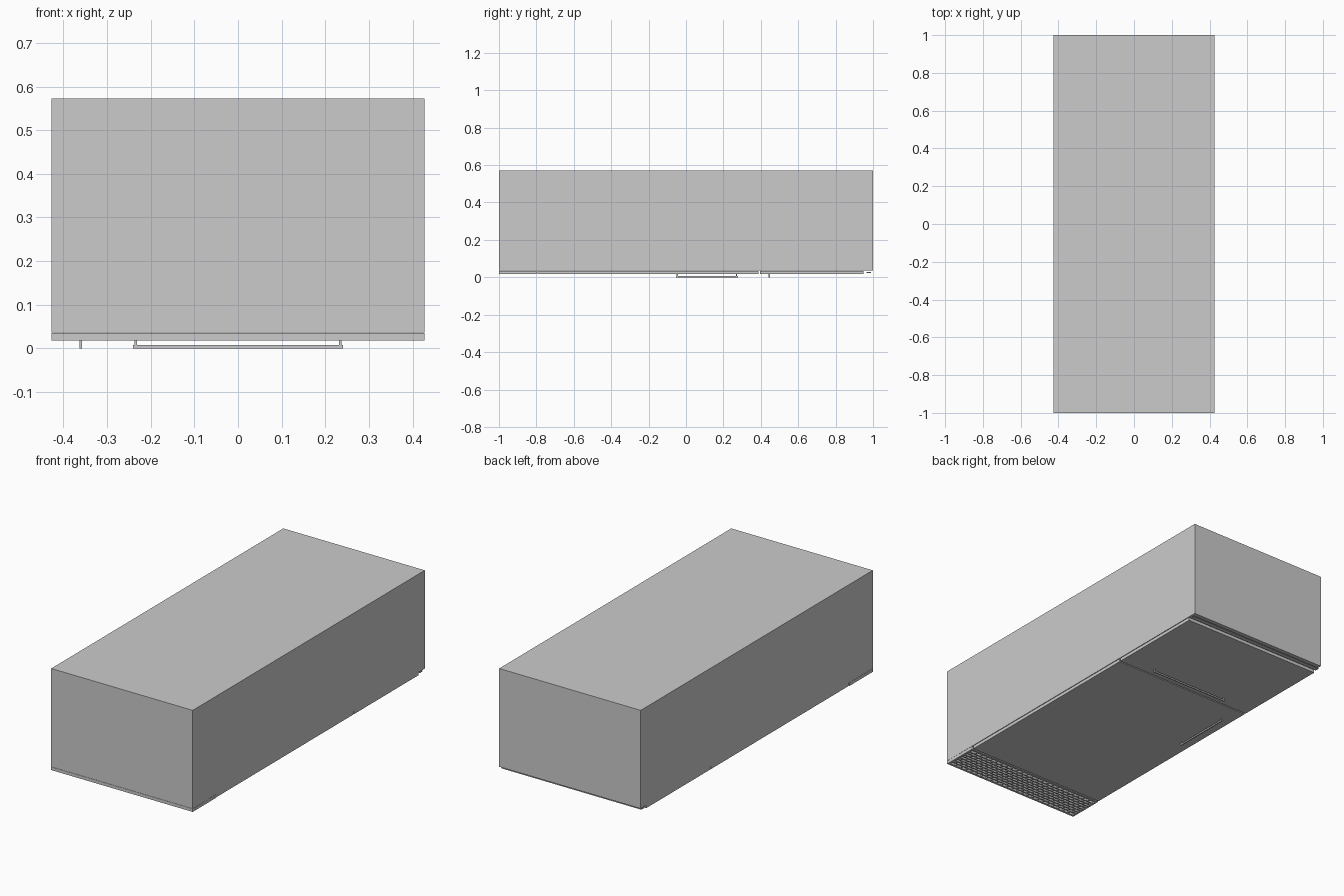
import bpy, bmesh
from mathutils import Matrix, Vector

if "Cube" in bpy.data.objects:
    bpy.data.objects.remove(bpy.data.objects["Cube"])


def boxes(name, ranges):
    """One object made of boxes given as (x0, x1, y0, y1, z0, z1)."""
    bm = bmesh.new()
    for x0, x1, y0, y1, z0, z1 in ranges:
        centre = Vector(((x0 + x1) / 2, (y0 + y1) / 2, (z0 + z1) / 2))
        size = Vector((x1 - x0, y1 - y0, z1 - z0))
        bmesh.ops.create_cube(bm, size=1, matrix=Matrix.Translation(centre) @ Matrix.Diagonal(size.to_4d()))
    mesh = bpy.data.meshes.new(name)
    bm.to_mesh(mesh)
    bm.free()
    obj = bpy.data.objects.new(name, mesh)
    bpy.context.collection.objects.link(obj)
    return obj


W = 0.427                      # half width of the cabinet
Z0, Z1 = 0.018, 0.035          # front panel thickness

# Cabinet lying on its back, doors facing down
boxes("cabinet", [(-W, W, -1, 1, Z1 + 0.001, 0.572)])

# Two doors with a thin gap between them
boxes("lower_door", [(-W + 0.003, W - 0.003, -0.793, 0.388, Z0, Z1)])
boxes("upper_door", [(-W + 0.003, W - 0.003, 0.395, 0.95, Z0, Z1)])

# Thin floating trim strip above the upper door
boxes("top_trim", [(-W + 0.005, W - 0.005, 0.965, 0.988, 0.024, 0.028)])


# Bar handles: a thin rail with a post at each end
def handle(name, cx, cy, half, along_x):
    w = 0.003
    parts = [(-half, half, -w, w, 0, 0.008)]
    for s in (-1, 1):
        p = s * (half - 0.006)
        parts.append((p - w, p + w, -w, w, 0.008, Z0))
    if not along_x:
        parts = [(c, d, a, b, e, f) for a, b, c, d, e, f in parts]
    boxes(name, [(a + cx, b + cx, c + cy, d + cy, e, f) for a, b, c, d, e, f in parts])


handle("upper_handle", 0, 0.445, 0.24, True)
handle("lower_handle", -0.36, 0.112, 0.165, False)

# Ventilation grille: frame, long bars and staggered ties
Y0, Y1, B = -1.0, -0.8, 0.012
bars = [(-W, W, Y0, Y0 + B, Z0, Z1), (-W, W, Y1 - B, Y1, Z0, Z1),
        (-W, -W + B, Y0 + B, Y1 - B, Z0, Z1), (W - B, W, Y0 + B, Y1 - B, Z0, Z1)]
rows, cols, t = 9, 24, 0.003
pitch = (Y1 - Y0 - 2 * B) / rows
step = 2 * (W - B) / cols
for r in range(rows):
    y = Y0 + B + r * pitch
    if r:
        bars.append((-W + B, W - B, y - t, y + t, Z0, Z1))
    offset = 0.5 if r % 2 else 1.0
    for c in range(cols if r % 2 else cols - 1):
        x = -W + B + (c + offset) * step
        lo = y + (t if r else 0)
        hi = y + pitch - (t if r < rows - 1 else 0)
        bars.append((x - t, x + t, lo, hi, Z0, Z1))
boxes("vent_grille", bars)
